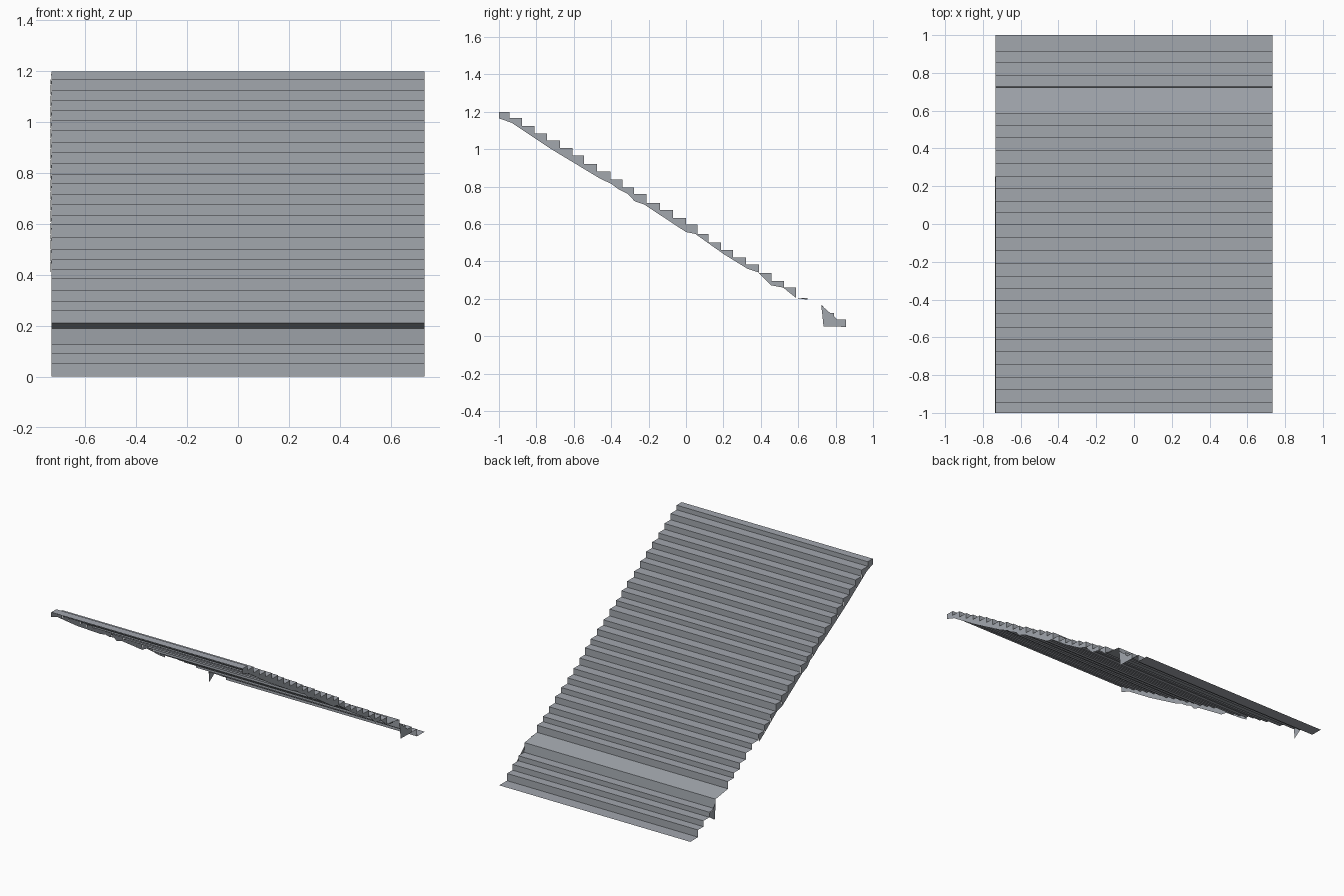
import bpy

if "Cube" in bpy.data.objects:
    bpy.data.objects.remove(bpy.data.objects["Cube"])

HALF = 0.733

grey = bpy.data.materials.new("stone grey")
grey.diffuse_color = (0.36, 0.385, 0.42, 1)
grey.use_nodes = True
grey.node_tree.nodes["Principled BSDF"].inputs["Base Color"].default_value = grey.diffuse_color


def make(name, verts, faces):
    mesh = bpy.data.meshes.new(name)
    mesh.from_pydata(verts, [], faces)
    mesh.materials.append(grey)
    ob = bpy.data.objects.new(name, mesh)
    bpy.context.collection.objects.link(ob)
    return ob


# Treads of the main flight: far end of each tread in y, and its height
ends = [-0.945, -0.877, -0.81, -0.743, -0.675, -0.608, -0.545, -0.475, -0.403,
        -0.339, -0.277, -0.21, -0.14, -0.07, 0.0, 0.062, 0.12, 0.187, 0.252,
        0.322, 0.39, 0.457, 0.523, 0.587]
heights = [1.2, 1.168, 1.125, 1.085, 1.047, 1.006, 0.965, 0.92, 0.88,
           0.838, 0.795, 0.76, 0.713, 0.675, 0.633, 0.596, 0.547, 0.50, 0.46,
           0.42, 0.383, 0.338, 0.296, 0.26]
flight = list(zip([-1.0] + ends[:-1], ends, heights))
# Sloping landing and bottom steps
landing = (0.587, 0.722, 0.21, 0.19)
foot = [(0.727, 0.79, 0.125), (0.79, 0.855, 0.09), (0.855, 0.915, 0.05), (0.915, 1.0, 0.0)]

# Stepped sheet
profile = [p for a, b, z in flight for p in ((a, z), (b, z))]
profile += [(landing[0], landing[2]), (landing[1], landing[3])]
profile += [p for a, b, z in foot for p in ((a, z), (b, z))]
verts = [(x, y, z) for y, z in profile for x in (-HALF, HALF)]
faces = [(2 * i, 2 * i + 1, 2 * i + 3, 2 * i + 2) for i in range(len(profile) - 1)]
make("stair_sheet", verts, faces)

# Ragged lower edge of the side walls
lower = [(-1, 1.165), (-0.93, 1.14), (-0.72, 1.0), (-0.46, 0.843), (-0.40, 0.815),
         (-0.36, 0.785), (-0.31, 0.76), (-0.275, 0.722), (-0.225, 0.705), (0, 0.557),
         (0.05, 0.547), (0.2, 0.44), (0.33, 0.36), (0.39, 0.34), (0.455, 0.272),
         (0.52, 0.26), (0.585, 0.207), (0.65, 0.195)]


def low(y):
    for (a, za), (b, zb) in zip(lower, lower[1:]):
        if y <= b:
            return za + (zb - za) * (y - a) / (b - a)
    return lower[-1][1]


def wall(name, x_top, x_low, y_stop):
    verts, faces = [], []
    for a, b, z in flight + [(0.587, 0.65, 0.205)]:
        if b > y_stop:
            break
        n = len(verts)
        mids = [p for p in lower if a < p[0] < b]
        verts += [(x_top, a, z), (x_top, b, z), (x_low, b, min(z, low(b)))]
        verts += [(x_low, y, min(z, zz)) for y, zz in reversed(mids)]
        verts.append((x_low, a, min(z, low(a))))
        faces.append(tuple(range(n, len(verts))))
    make(name, verts, faces)


wall("right_wall", HALF, HALF, 0.66)
wall("left_wall", -HALF, -HALF - 0.003, 0.26)

# Small side pieces by the bottom steps
piece = [(0.724, 0.165), (0.727, 0.125), (0.79, 0.125), (0.79, 0.09),
         (0.855, 0.09), (0.855, 0.05), (0.735, 0.053)]
make("right_foot_piece", [(HALF, y, z) for y, z in piece], [tuple(range(7))])
make("left_foot_piece", [(-HALF - 0.002, y, z) for y, z in
     [(0.724, 0.17), (0.735, 0.053), (0.79, 0.09), (0.79, 0.125), (0.728, 0.125)]],
     [tuple(range(5))])
